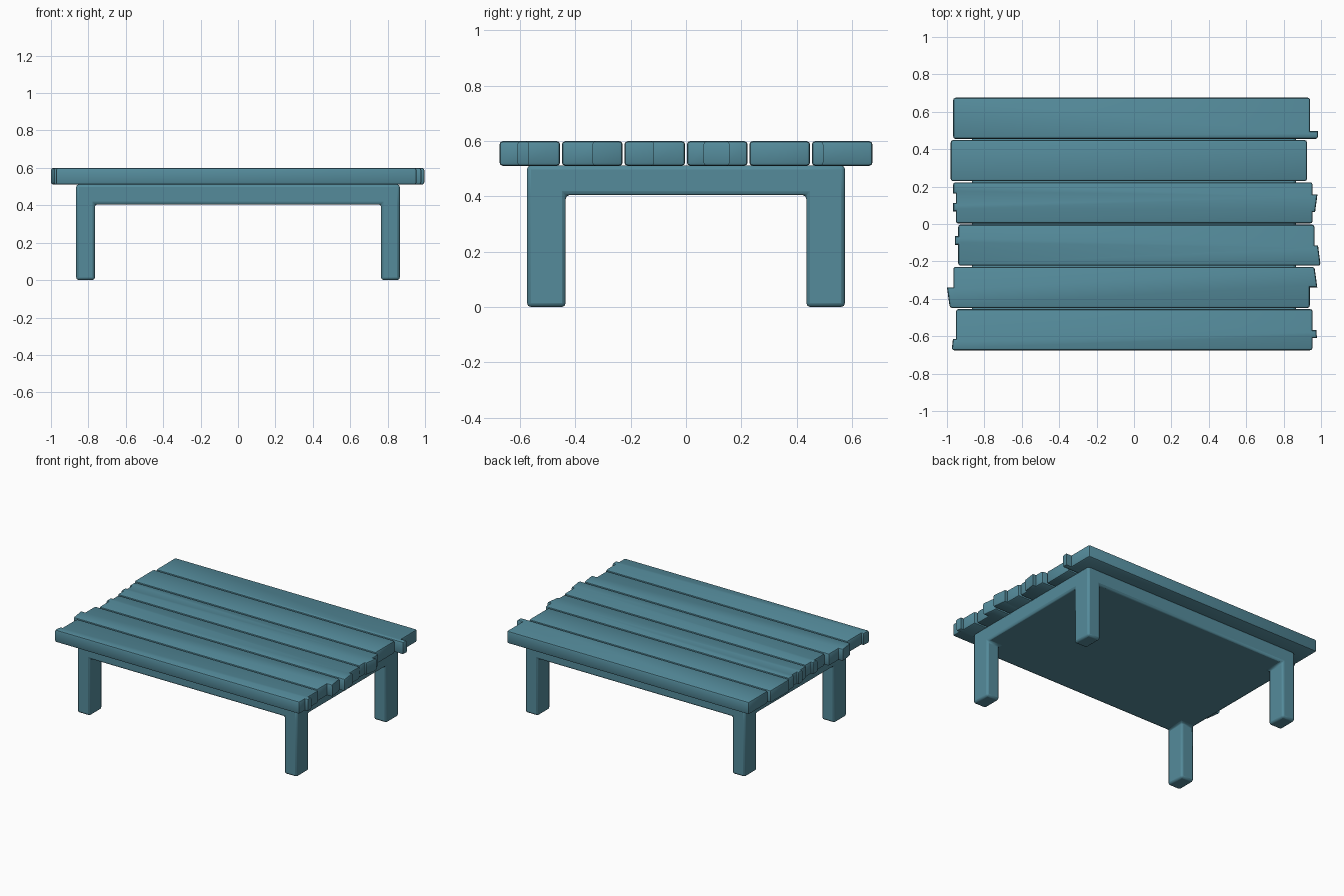
import bpy, bmesh
from itertools import product

if "Cube" in bpy.data.objects:
    bpy.data.objects.remove(bpy.data.objects["Cube"])

paint = bpy.data.materials.new("teal_paint")
paint.diffuse_color = (0.09, 0.26, 0.33, 1)
paint.use_nodes = True
paint.node_tree.nodes["Principled BSDF"].inputs["Base Color"].default_value = paint.diffuse_color


def finish(bm, name):
    bmesh.ops.recalc_face_normals(bm, faces=bm.faces)
    mesh = bpy.data.meshes.new(name)
    bm.to_mesh(mesh)
    bm.free()
    obj = bpy.data.objects.new(name, mesh)
    bpy.context.collection.objects.link(obj)
    mesh.materials.append(paint)
    bpy.ops.object.select_all(action='DESELECT')
    obj.select_set(True)
    bpy.context.view_layer.objects.active = obj
    bpy.ops.object.shade_smooth_by_angle()
    return obj


def plank(name, y0, left, right, z0=0.51, z1=0.60, width=0.22):
    """Board from its two ragged ends, each a list of (x, y - y0) going up in y."""
    outline = [(x, y0 + y) for x, y in right] + [(x, y0 + y) for x, y in reversed(left)]
    bm = bmesh.new()
    face = bm.faces.new([bm.verts.new((x, y, z0)) for x, y in outline])
    top = bmesh.ops.extrude_face_region(bm, geom=[face], use_keep_orig=True)["geom"]
    for v in top:
        if isinstance(v, bmesh.types.BMVert):
            v.co.z = z1
    bmesh.ops.recalc_face_normals(bm, faces=bm.faces)

    # round the rims and the four outer corners, leave the small notches crisp
    def rounded(e):
        a, b = (v.co for v in e.verts)
        corner = min(abs(a.y - y0), abs(a.y - y0 - width)) < 1e-4
        return abs(a.z - b.z) < 1e-4 or corner
    bmesh.ops.bevel(bm, geom=[e for e in bm.edges if rounded(e)], offset=0.013,
                    segments=2, profile=0.5, affect='EDGES', clamp_overlap=False)
    return finish(bm, name)


# table top boards, front to back
W = 0.22
ends = [
    ([(-.975, 0), (-.968, .06), (-.952, .06), (-.952, W)],
     [(.955, 0), (.955, .065), (.978, .065), (.975, .108), (.955, .108), (.955, W)]),
    ([(-.985, 0), (-1.0, .11), (-.966, .11), (-.966, W)],
     [(.94, 0), (.94, .11), (.98, .11), (.965, W)]),
    ([(-.94, 0), (-.94, .112), (-.957, .112), (-.957, .158), (-.94, .158), (-.94, W)],
     [(.998, 0), (.984, .108), (.965, .108), (.965, W)]),
    ([(-.953, 0), (-.953, .065), (-.967, .065), (-.967, .11), (-.953, .11),
      (-.953, .16), (-.967, .16), (-.967, W)],
     [(.955, 0), (.955, .06), (.968, .06), (.981, .155), (.955, .155), (.955, W)]),
    ([(-.98, 0), (-.98, W)], [(.925, 0), (.925, W)]),
    ([(-.967, 0), (-.967, W)], [(.984, 0), (.984, .042), (.942, .042), (.942, W)]),
]
for i, (left, right) in enumerate(ends):
    plank(f"plank_{i + 1}", -0.675 + i * 0.226, left, right)

# base: solid slab with a leg at each corner, skinned from filled grid cells
grid = ((-.865, -.765, .765, .865), (-.575, -.435, .435, .575), (0, .405, .512))
filled = {c for c in product(range(3), range(3), range(2))
          if c[2] == 1 or (c[0] != 1 and c[1] != 1)}
bm = bmesh.new()
for c in filled:
    for axis, side in product(range(3), (0, 1)):
        near = list(c)
        near[axis] += 1 if side else -1
        if tuple(near) in filled:
            continue
        u, v = (axis + 1) % 3, (axis + 2) % 3
        quad = []
        for du, dv in ((0, 0), (1, 0), (1, 1), (0, 1)):
            p = list(c)
            p[axis] += side
            p[u] += du
            p[v] += dv
            quad.append(bm.verts.new([grid[k][p[k]] for k in range(3)]))
        bm.faces.new(quad if side else quad[::-1])
bmesh.ops.remove_doubles(bm, verts=bm.verts, dist=1e-4)
base = finish(bm, "base_with_legs")
bevel = base.modifiers.new("soft_edges", 'BEVEL')
bevel.width = 0.014
bevel.segments = 2
bevel.limit_method = 'ANGLE'
